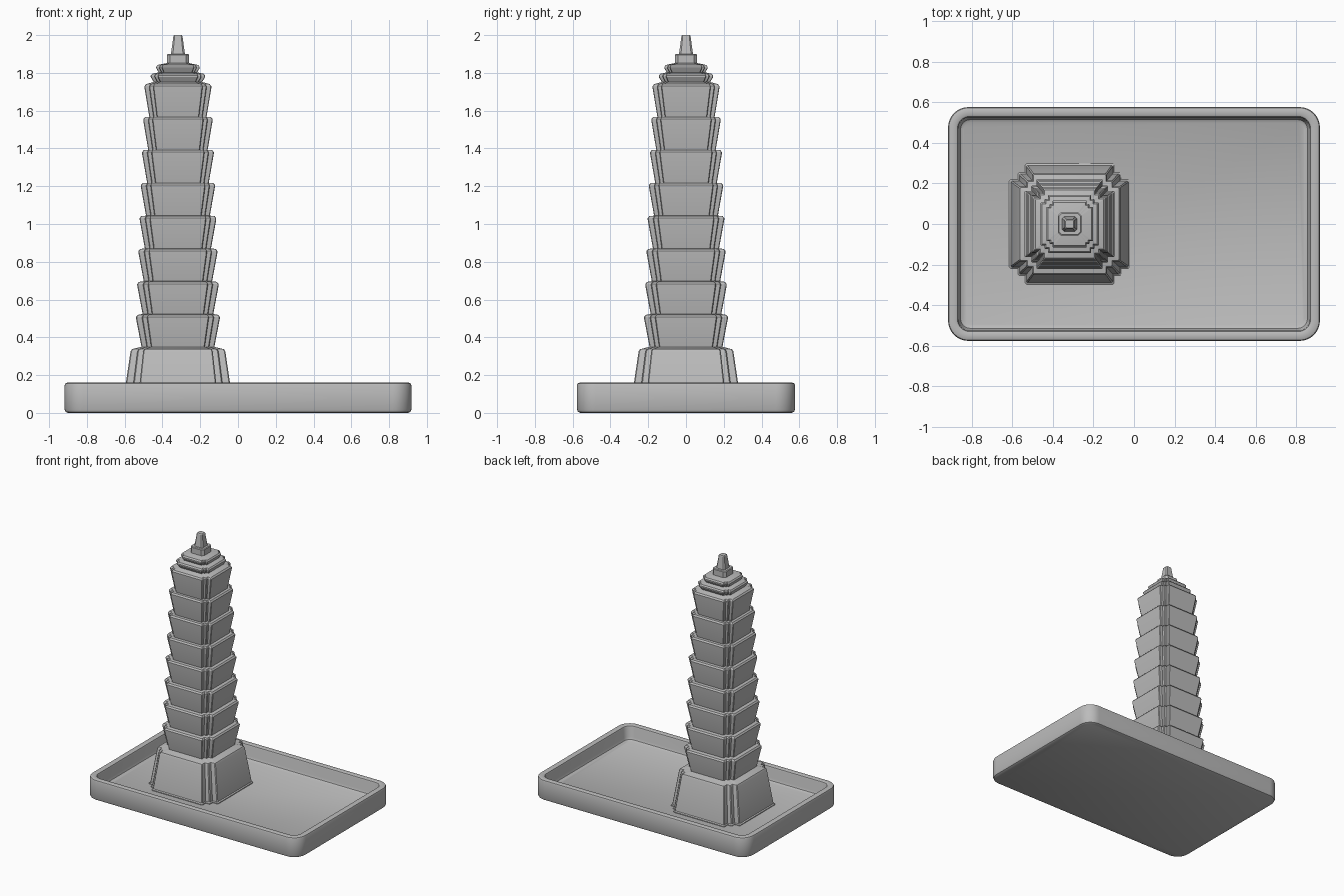
import bpy, bmesh, math

if "Cube" in bpy.data.objects:
    bpy.data.objects.remove(bpy.data.objects["Cube"])

stone = bpy.data.materials.new("grey stone")
stone.diffuse_color = (0.5, 0.5, 0.5, 1)
stone.use_nodes = True
stone.node_tree.nodes["Principled BSDF"].inputs["Base Color"].default_value = stone.diffuse_color
CX = -0.318  # tower axis


def rotate4(pts):
    """Repeat a quarter outline around the axis."""
    out = []
    for _ in range(4):
        out += pts
        pts = [(-y, x) for x, y in pts]
    return out


def stepped(h):
    """Square plan with notched, stepped corners."""
    a, b = 0.735 * h, 0.855 * h
    e = 0.02 * h
    return rotate4([(h, a - e), (h - e, a), (b, a), (b, b - e), (b - e, b), (a, b), (a, h - e), (a - e, h)])


def chamfered(h):
    """Square plan with cut corners."""
    c = 0.72 * h
    return rotate4([(h, c), (c, h)])


def rounded_rect(inset, hx=0.918, hy=0.577, r=0.1, n=8):
    hx, hy, r = hx - inset, hy - inset, r - inset * 0.85
    pts = []
    for q, (sx, sy) in enumerate([(1, 1), (-1, 1), (-1, -1), (1, -1)]):
        for i in range(n + 1):
            t = (q + i / n) * math.pi / 2
            pts.append((sx * (hx - r) + r * math.cos(t), sy * (hy - r) + r * math.sin(t)))
    return pts


def loft(name, plan, levels, x=0.0, cap_bottom=False, cap_top=False):
    """Skin a stack of outlines given as (size, height)."""
    bm = bmesh.new()
    rings = [[bm.verts.new((px, py, z)) for px, py in plan(s)] for s, z in levels]
    n = len(rings[0])
    for lo, hi in zip(rings, rings[1:]):
        for i in range(n):
            j = (i + 1) % n
            bm.faces.new((lo[i], lo[j], hi[j], hi[i]))
    if cap_bottom:
        bm.faces.new(rings[0][::-1])
    if cap_top:
        bm.faces.new(rings[-1])
    mesh = bpy.data.meshes.new(name)
    bm.to_mesh(mesh)
    bm.free()
    mesh.materials.append(stone)
    ob = bpy.data.objects.new(name, mesh)
    ob.location.x = x
    bpy.context.collection.objects.link(ob)
    bpy.ops.object.select_all(action='DESELECT')
    ob.select_set(True)
    bpy.context.view_layer.objects.active = ob
    bpy.ops.object.shade_smooth_by_angle(angle=math.radians(30))
    return ob


# Tray with raised rim and sunken floor
loft("tray", rounded_rect,
     [(0.016, 0), (0.005, 0.006), (0, 0.018), (0, 0.146), (0.004, 0.156), (0.014, 0.16),
      (0.038, 0.16), (0.046, 0.156), (0.05, 0.146), (0.055, 0.075), (0.062, 0.058), (0.077, 0.05)],
     cap_bottom=True, cap_top=True)

# Eight flared tiers: widest at the lip, narrow at the foot
TIERS = 8
lips = [(0.222 - 0.0064 * i, 0.508 + 0.1745 * i) for i in range(TIERS)]
feet = [(0.193 - 0.006 * i, 0.350 + 0.1735 * i) for i in range(TIERS)]
feet.append((0.128, 1.752))

# Tapered base with a small foot
loft("tower_base", stepped,
     [(0.298, 0.05), (0.298, 0.056), (0.290, 0.062), (0.251, 0.325), (0.244, 0.337), feet[0]], CX)

for i, (h, z) in enumerate(lips):
    loft(f"tier_{i + 1}", stepped,
         [feet[i], (h, z - 0.008), (h, z), (h - 0.009, z + 0.011), feet[i + 1]], CX)

# Crown of two shrinking steps
loft("crown_lower", stepped,
     [feet[-1], (0.144, 1.778), (0.144, 1.785), (0.136, 1.795), (0.102, 1.803)], CX)
loft("crown_upper", stepped,
     [(0.102, 1.803), (0.115, 1.825), (0.115, 1.832), (0.107, 1.842), (0.058, 1.852)], CX, cap_top=True)

# Neck block and spire
loft("neck", chamfered, [(0.058, 1.85), (0.058, 1.896), (0.053, 1.901), (0.037, 1.901)], CX)
loft("spire", chamfered, [(0.037, 1.901), (0.024, 1.995), (0.020, 2.0)], CX, cap_top=True)
